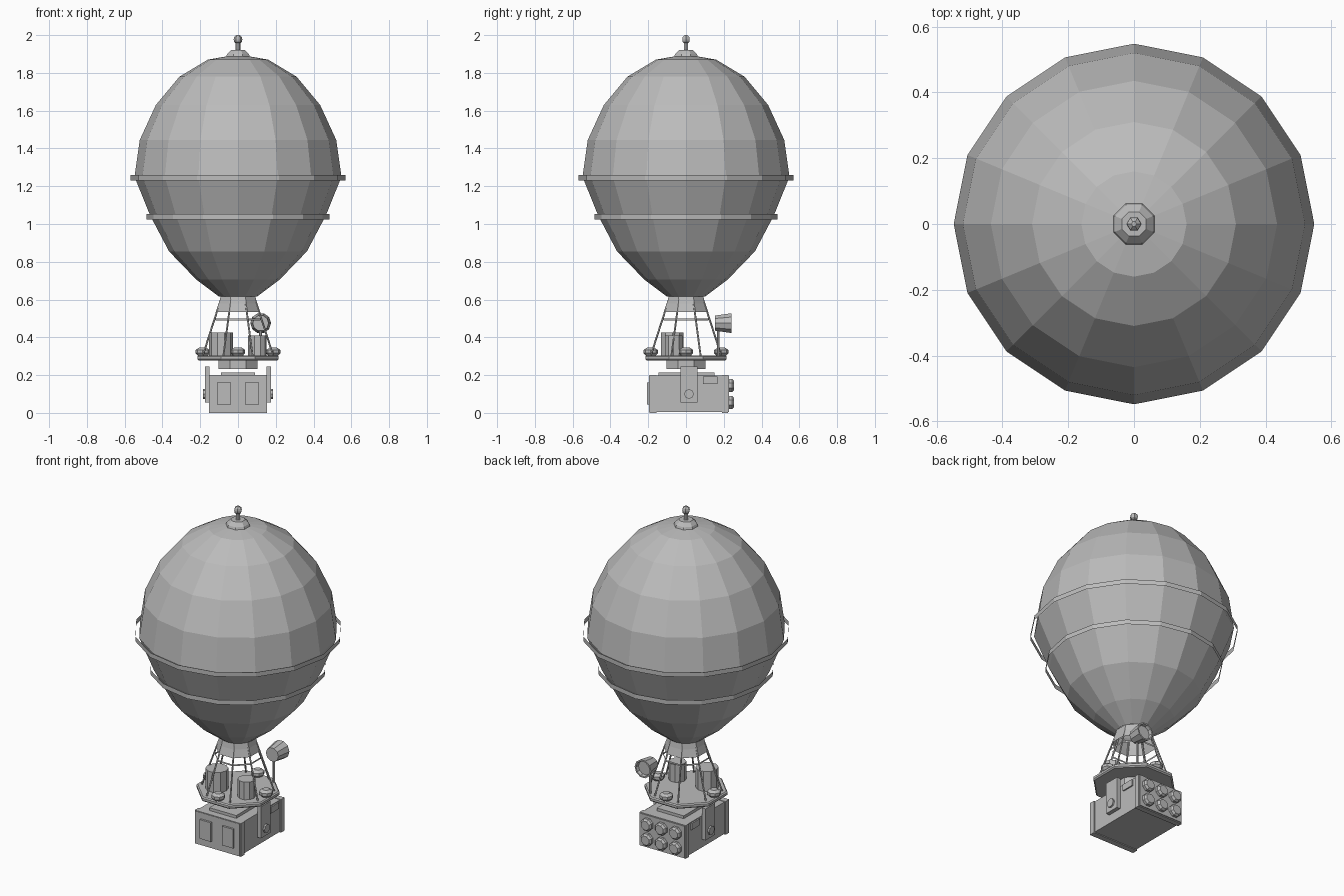
import bpy, bmesh
from math import pi, cos, sin
from mathutils import Vector, Matrix

cube = bpy.data.objects.get("Cube")
if cube:
    bpy.data.objects.remove(cube, do_unlink=True)

grey = bpy.data.materials.new("plain grey")
grey.use_nodes = True
grey.diffuse_color = (0.5, 0.5, 0.5, 1)
grey.node_tree.nodes["Principled BSDF"].inputs["Base Color"].default_value = grey.diffuse_color


def finish(name, bm, loc=(0, 0, 0), closed=True):
    if closed:
        bmesh.ops.recalc_face_normals(bm, faces=bm.faces)
    mesh = bpy.data.meshes.new(name)
    bm.to_mesh(mesh)
    bm.free()
    mesh.materials.append(grey)
    obj = bpy.data.objects.new(name, mesh)
    obj.location = loc
    bpy.context.collection.objects.link(obj)
    return obj


def lathe(name, profile, sides, loc=(0, 0, 0), offset=0.0, caps=True, along_y=False):
    """Revolve (radius, height) points; the axis is z, or y when along_y."""
    bm = bmesh.new()
    rings = []
    for r, z in profile:
        angles = [offset + 2 * pi * i / sides for i in range(sides)]
        rings.append([bm.verts.new((r * cos(a), r * sin(a), z)) for a in angles])
    for low, high in zip(rings, rings[1:]):
        for i in range(sides):
            j = (i + 1) % sides
            bm.faces.new((low[i], low[j], high[j], high[i]))
    if caps:
        bm.faces.new(rings[0])
        bm.faces.new(rings[-1])
    if along_y:
        bmesh.ops.rotate(bm, verts=bm.verts, matrix=Matrix.Rotation(-pi / 2, 3, 'X'))
    return finish(name, bm, loc, caps)


def box(name, low, high):
    bm = bmesh.new()
    bmesh.ops.create_cube(bm, size=1)
    low, high = Vector(low), Vector(high)
    bmesh.ops.scale(bm, vec=high - low, verts=bm.verts)
    return finish(name, bm, (low + high) / 2)


def rod(name, start, end, radius, sides=6):
    start, end = Vector(start), Vector(end)
    obj = lathe(name, [(radius, 0), (radius, (end - start).length)], sides, start)
    obj.rotation_euler = (end - start).to_track_quat('Z', 'Y').to_euler()
    return obj


def polar(radius, angle, z):
    return (radius * cos(angle), radius * sin(angle), z)


# Balloon envelope, open at the mouth
lathe("envelope", [(0.1, 0.615), (0.22, 0.705), (0.365, 0.855), (0.465, 1.045),
                   (0.548, 1.25), (0.52, 1.445), (0.435, 1.63), (0.31, 1.78),
                   (0.16, 1.87), (0.03, 1.893)], 16, caps=False)

# Thin open bands round the envelope
for name, r, z in (("upper_band", 0.569, 1.245), ("lower_band", 0.485, 1.038)):
    lathe(name, [(r, z - 0.014), (r, z + 0.014)], 16, caps=False)

# Crown with finial
lathe("crown", [(0.068, 1.885), (0.062, 1.9), (0.04, 1.921)], 8, offset=pi / 8)
lathe("finial_post", [(0.013, 1.915), (0.013, 1.97)], 6)
lathe("finial_ball", [(0.008, 1.953), (0.02, 1.963), (0.023, 1.977),
                      (0.02, 1.99), (0.008, 2.0)], 6)

# Flared mouth skirt and rope spreader hoop
lathe("mouth_skirt", [(0.122, 0.535), (0.108, 0.58), (0.1, 0.617)], 8, offset=pi / 8, caps=False)
lathe("spreader_hoop", [(0.128, 0.49), (0.128, 0.5)], 8, offset=pi / 8, caps=False)

# Ropes down to the deck
for i in range(8):
    a = pi / 8 + i * pi / 4
    rod("rope", polar(0.095, a, 0.61), polar(0.203, a, 0.3), 0.005, 5)

# Octagonal deck and collar below it
lathe("deck", [(0.226, 0.278), (0.233, 0.285), (0.233, 0.298), (0.226, 0.304)], 8, offset=pi / 8)
lathe("collar", [(0.112, 0.232), (0.112, 0.28)], 8, offset=pi / 8)

# Flat weights on the rim
for i in range(4):
    lathe("rim_weight", [(0.025, 0.302), (0.038, 0.316), (0.038, 0.333), (0.02, 0.345)],
          8, polar(0.187, i * pi / 2, 0))

# Two gas tanks
lathe("large_tank", [(0.063, 0.3), (0.063, 0.425)], 10, (-0.09, -0.072, 0))
lathe("small_tank", [(0.049, 0.3), (0.049, 0.41)], 10, (0.103, -0.065, 0))

# Searchlight on its post, lens recessed
rod("searchlight_post", (0.12, 0.17, 0.3), (0.12, 0.17, 0.45), 0.008)
lathe("searchlight", [(0.042, -0.043), (0.055, 0.043), (0.046, 0.043), (0.042, 0.025)],
      10, (0.12, 0.197, 0.475), along_y=True)

# Equipment box slung under the deck
box("box_body", (-0.148, -0.195, 0.005), (0.148, 0.228, 0.197))
for name, y0, y1 in (("front_frame", -0.192, -0.157), ("rear_frame", 0.19, 0.222)):
    box(name, (-0.154, y0, 0), (0.154, y1, 0.2))
box("box_lid", (-0.09, -0.145, 0.195), (0.09, 0.15, 0.214))

# Details mirrored left and right
for s in (-1, 1):
    box("front_panel", (s * 0.074 - 0.037, -0.207, 0.045), (s * 0.074 + 0.037, -0.19, 0.16))
    box("side_arm", (s * 0.162 - 0.012, -0.03, 0.055), (s * 0.162 + 0.012, 0.062, 0.245))
    box("side_vent", (s * 0.15 - 0.006, 0.09, 0.153), (s * 0.15 + 0.006, 0.168, 0.192))
    rod("arm_bolt", (s * 0.17, 0.016, 0.1), (s * 0.184, 0.016, 0.1), 0.026, 8)

# Six round nozzles on the back
for x in (-0.095, 0, 0.095):
    for z in (0.055, 0.145):
        lathe("rear_nozzle", [(0.038, 0.225), (0.038, 0.243), (0.028, 0.255)],
              8, (x, 0, z), offset=pi / 8, along_y=True)
